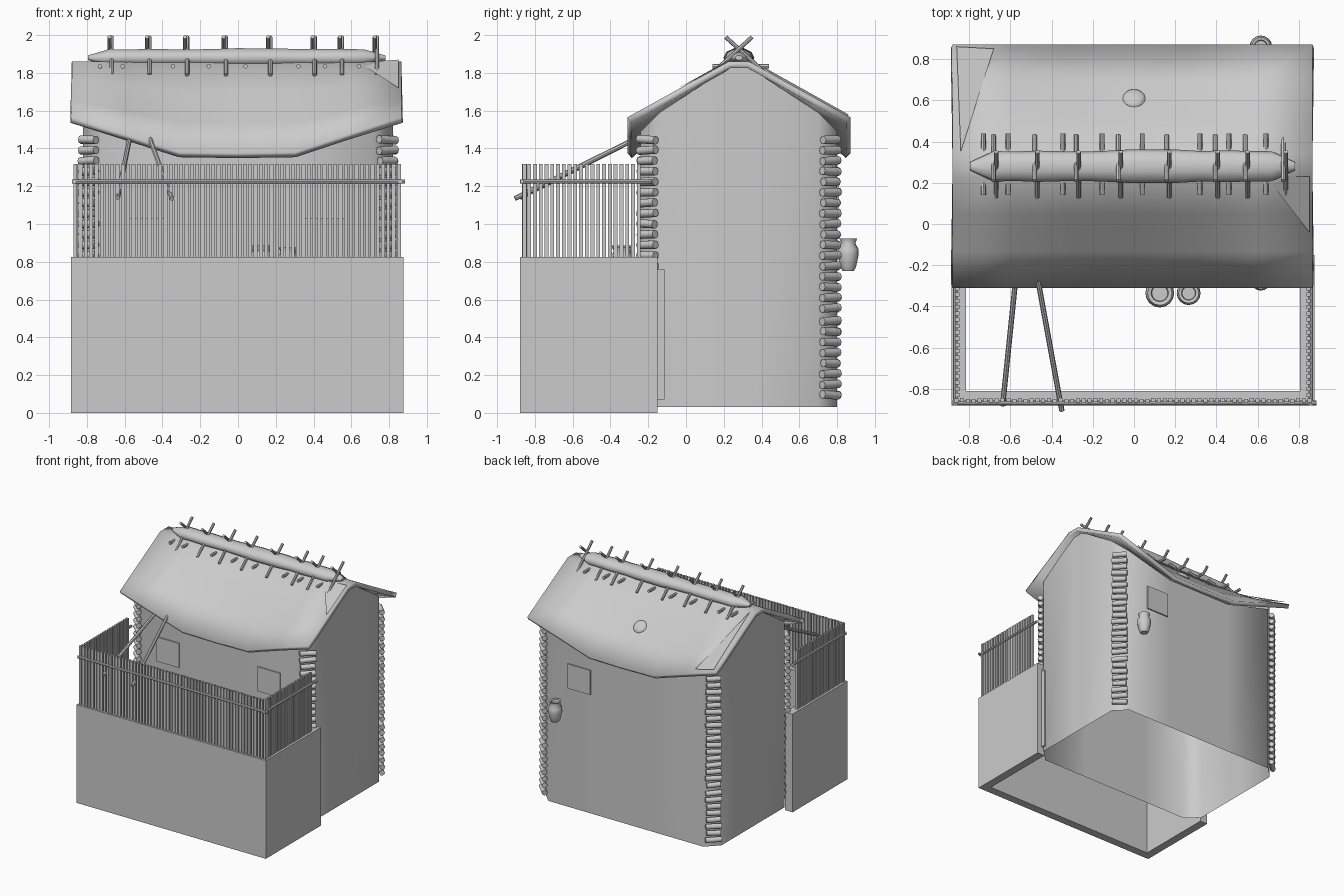
import bpy, bmesh, math, random
from mathutils import Vector, Matrix

if "Cube" in bpy.data.objects:
    bpy.data.objects.remove(bpy.data.objects["Cube"])
random.seed(4)


def finish(name, bm, smooth=None):
    bmesh.ops.recalc_face_normals(bm, faces=bm.faces)
    me = bpy.data.meshes.new(name)
    bm.to_mesh(me)
    bm.free()
    ob = bpy.data.objects.new(name, me)
    bpy.context.collection.objects.link(ob)
    if smooth:
        bpy.ops.object.select_all(action='DESELECT')
        ob.select_set(True)
        bpy.context.view_layer.objects.active = ob
        bpy.ops.object.shade_smooth_by_angle(angle=math.radians(smooth))
    return ob


def box(bm, lo, hi):
    lo, hi = Vector(lo), Vector(hi)
    m = Matrix.Translation((lo + hi) / 2) @ Matrix.Diagonal((*(hi - lo), 1))
    bmesh.ops.create_cube(bm, size=1, matrix=m)


def rod(bm, a, b, r, n=8):
    a, b = Vector(a), Vector(b)
    rot = (b - a).to_track_quat('Z', 'Y').to_matrix().to_4x4()
    bmesh.ops.create_cone(bm, cap_ends=True, segments=n, radius1=r, radius2=r,
                          depth=(b - a).length, matrix=Matrix.Translation((a + b) / 2) @ rot)


def loft(bm, rings, cap=True, closed=True):
    vs = [[bm.verts.new(p) for p in ring] for ring in rings]
    n = len(vs[0])
    for a, b in zip(vs, vs[1:]):
        for i in range(n if closed else n - 1):
            j = (i + 1) % n
            bm.faces.new((a[i], a[j], b[j], b[i]))
    if cap:
        bm.faces.new(vs[0])
        bm.faces.new(vs[-1])


def jar(name, x, y, z, r, h):
    prof = [(.55, 0), (.75, .12), (1, .5), (.98, .68), (.68, .86), (.85, 1), (.6, .98), (.55, .85)]
    bm = bmesh.new()
    loft(bm, [[(x + r * k * math.cos(t * math.pi / 8), y + r * k * math.sin(t * math.pi / 8), z + h * f)
               for t in range(16)] for k, f in prof])
    finish(name, bm, 50)


# House walls: chamfered plan, open top and bottom
YC = .28
half = [(.3, -.24, 1.38), (.72, -.24, 1.49), (.82, -.14, 1.59), (.82, .22, 1.825),
        (.82, .34, 1.825), (.82, .7, 1.59), (.72, .8, 1.49), (.3, .8, 1.38)]
plan = half + [(-x, y, z) for x, y, z in reversed(half)]
bm = bmesh.new()
loft(bm, [[(x, y, .03) for x, y, z in plan], plan], cap=False)
finish("house_walls", bm, 50)

# Roof: sagging eaves in the middle
bm = bmesh.new()
rings = []
for x, eave in ((-.88, 1.565), (-.6, 1.475), (-.31, 1.38), (0, 1.375), (.3, 1.38), (.58, 1.475), (.865, 1.565)):
    ring = []
    for s in (-1, 1):
        side = [(x, YC + s * (.055 + .535 * f), 1.86 + (eave - 1.86) * f) for f in (0, .33, .67, 1)]
        ring += side[::-1] if s < 0 else side
    rings.append(ring)
loft(bm, rings, cap=False, closed=False)
roof = finish("roof", bm)
if roof.data.polygons[3].normal.z < 0:
    roof.data.flip_normals()
mod = roof.modifiers.new("thickness", 'SOLIDIFY')
mod.thickness = .035
mod.offset = -1
bpy.ops.object.select_all(action='DESELECT')
roof.select_set(True)
bpy.context.view_layer.objects.active = roof
bpy.ops.object.shade_smooth_by_angle(angle=math.radians(50))

# Worn patches at roof corners and a small lump on the rear slope
bm = bmesh.new()
for tri in (((.64, .23, 1.855), (.85, .23, 1.87), (.85, -.04, 1.72)),
            ((-.68, .85, 1.53), (-.86, .86, 1.58), (-.84, .35, 1.865))):
    bm.faces.new([bm.verts.new(p) for p in tri])
finish("roof_patches", bm)
bm = bmesh.new()
bmesh.ops.create_uvsphere(bm, u_segments=16, v_segments=8, radius=.055,
                          matrix=Matrix.Translation((0, .61, 1.615)) @ Matrix.Rotation(-.7, 4, 'X')
                          @ Matrix.Diagonal((1, 1, .35, 1)))
finish("roof_lump", bm, 50)

# Ridge bundle of thatch
bm = bmesh.new()
rings = []
for i in range(15):
    x = -.795 + 1.575 * i / 14
    k = .25 if i in (0, 14) else random.uniform(.88, 1.04)
    rings.append([(x, YC + .08 * k * math.cos(t * math.pi / 5), 1.88 + .052 * k * math.sin(t * math.pi / 5))
                  for t in range(10)])
loft(bm, rings)
finish("ridge_bundle", bm, 60)

# Crossed ridge sticks and short pegs beneath the bundle
bm = bmesh.new()
for x in (-.675, -.475, -.275, -.07, .165, .4, .545, .73):
    for s in (-1, 1):
        rod(bm, (x + s * .006, YC + s * .07, 1.99), (x + s * .006, YC - s * .15, 1.79), .011)
for x in (-.73, -.61, -.345, -.155, .04, .32, .46, .64):
    rod(bm, (x, .14, 1.835), (x, .44, 1.835), .012)
finish("ridge_sticks", bm, 40)

# Stacked log ends at the four corners
bm = bmesh.new()
levels = [.095 + .056 * i for i in range(8)] + [.555 + .0557 * i for i in range(17)]
for sx in (-1, 1):
    for sy in (-1, 1):
        for z in levels:
            c = Vector((sx * .792, YC + sy * .485, z))
            d = Vector((sx * .05, -sy * .05, random.uniform(-.004, .004))) * random.uniform(.75, .9)
            rod(bm, c - d, c + d, .022)
finish("corner_logs", bm, 50)

# Windows
bm = bmesh.new()
for x, y in ((-.48, -.243), (.46, -.243), (.43, .803)):
    box(bm, (x - .105, y - .008, 1.03), (x + .105, y + .008, 1.235))
finish("windows", bm)

# Yard wall: U-shaped, hollow inside
u = [(-.885, -.15), (-.885, -.88), (.875, -.88), (.875, -.15),
     (.805, -.15), (.805, -.81), (-.815, -.81), (-.815, -.15)]
bm = bmesh.new()
loft(bm, [[(x, y, z) for x, y in u] for z in (0, .825)])
finish("yard_wall", bm)

# Fence pickets and rails
bm = bmesh.new()
for i in range(62):
    x, d = -.862 + 1.714 * i / 61, random.uniform(-.003, .003)
    box(bm, (x - .010, -.866 + d, .82), (x + .010, -.846 + d, 1.318))
for x in (-.857, .847):
    for i in range(20):
        y = -.83 + .0305 * i
        box(bm, (x - .01, y - .010, .82), (x + .01, y + .010, 1.318))
finish("fence_pickets", bm)
bm = bmesh.new()
rod(bm, (-.88, -.868, 1.225), (.885, -.868, 1.225), .011)
for x in (-.866, .858):
    rod(bm, (x, -.88, 1.225), (x, -.18, 1.225), .011)
finish("fence_rails", bm, 40)

# Leaning poles under the front eave
bm = bmesh.new()
rod(bm, (-.573, -.26, 1.455), (-.637, -.88, 1.14), .013)
rod(bm, (-.468, -.26, 1.455), (-.35, -.905, 1.135), .013)
finish("leaning_poles", bm, 40)

# Thin board where the yard meets the right side
bm = bmesh.new()
box(bm, (.815, -.15, .07), (.835, -.115, .76))
finish("side_board", bm)

# Jars
jar("rear_jar", .615, .859, .752, .055, .17)
jar("front_jar_large", .125, -.335, .68, .07, .205)
jar("front_jar_small", .265, -.335, .70, .058, .175)
jar("front_jar_hung", .615, -.275, .62, .048, .16)
